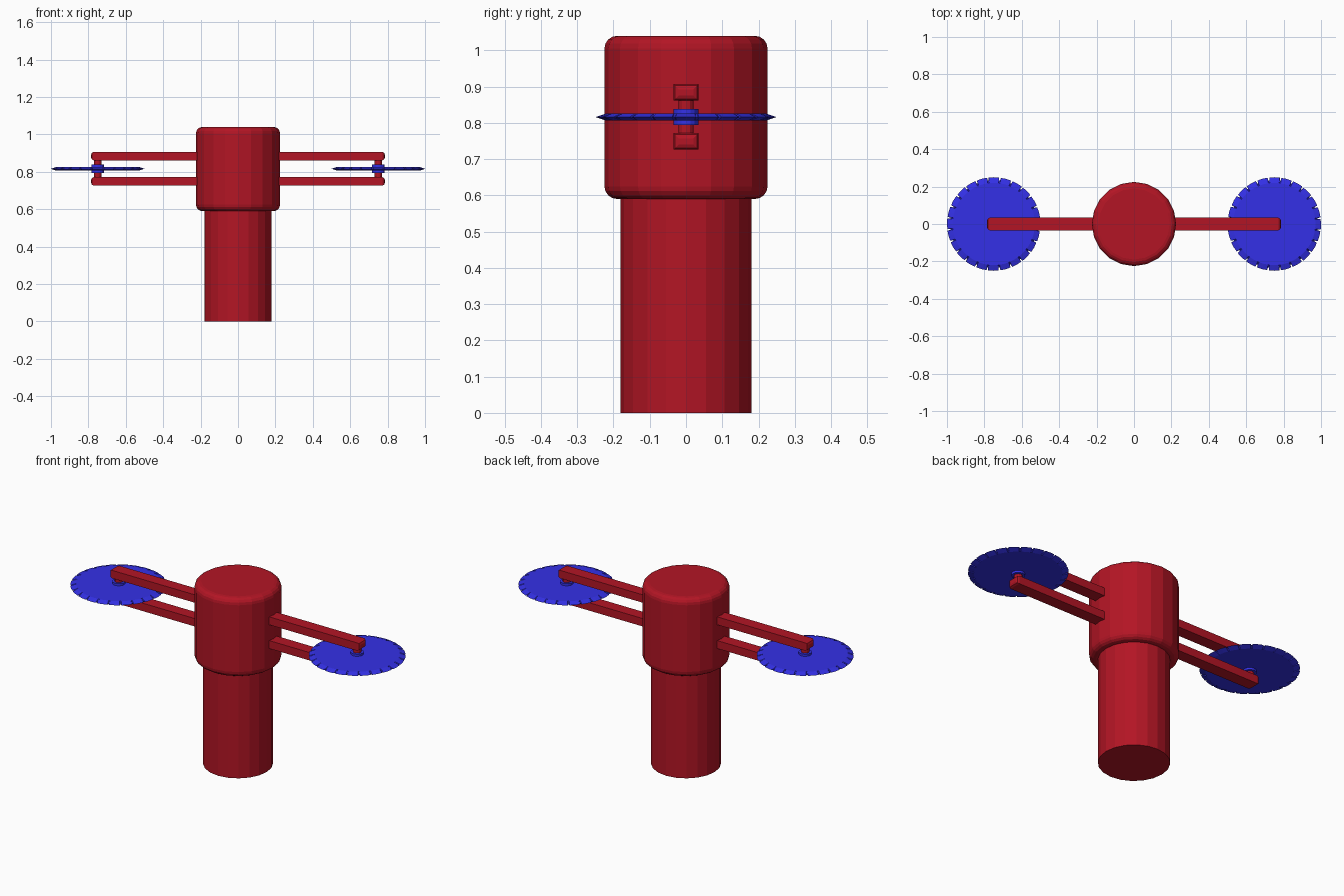
import bpy, bmesh
from math import sin, cos, pi, tau
from mathutils import Matrix

if "Cube" in bpy.data.objects:
    bpy.data.objects.remove(bpy.data.objects["Cube"])


def material(name, colour):
    m = bpy.data.materials.new(name)
    m.diffuse_color = colour
    m.use_nodes = True
    m.node_tree.nodes["Principled BSDF"].inputs["Base Color"].default_value = m.diffuse_color
    return m


RED = material("red_paint", (0.45, 0.0075, 0.018, 1))
BLUE = material("blue_paint", (0.034, 0.03, 0.8, 1))


def finish(bm, name, mat):
    bmesh.ops.recalc_face_normals(bm, faces=bm.faces)
    me = bpy.data.meshes.new(name)
    bm.to_mesh(me)
    bm.free()
    me.materials.append(mat)
    ob = bpy.data.objects.new(name, me)
    bpy.context.collection.objects.link(ob)
    return ob


def lathe(name, profile, mat, sides=20, x=0.0):
    # Closed solid of revolution with flat caps
    bm = bmesh.new()
    rings = [[bm.verts.new((x + r * cos(tau * i / sides), r * sin(tau * i / sides), z))
              for i in range(sides)] for r, z in profile]
    for a, b in zip(rings, rings[1:]):
        for i in range(sides):
            j = (i + 1) % sides
            bm.faces.new((a[i], a[j], b[j], b[i]))
    bm.faces.new(rings[0][::-1])
    bm.faces.new(rings[-1])
    return finish(bm, name, mat)


def arm(name, s, z):
    # Flat bar with a chamfered outer end
    bm = bmesh.new()
    size = Matrix.Diagonal((0.585, 0.068, 0.045, 1))
    bmesh.ops.create_cube(bm, size=1, matrix=Matrix.Translation((s * 0.4925, 0, z)) @ size)
    ends = [e for e in bm.edges if all(abs(v.co.x) > 0.7 for v in e.verts)]
    bmesh.ops.bevel(bm, geom=ends, offset=0.014, segments=2, profile=0.5, affect='EDGES')
    return finish(bm, name, RED)


def blade(name, x, z, teeth=24):
    # Disc with a rim tapering to a notched knife edge
    bm = bmesh.new()
    top, bottom, edge = [], [], []
    for t in range(teeth):
        for f, r in ((0, 0.25), (0.45, 0.25), (0.86, 0.249), (0.89, 0.234), (0.97, 0.234)):
            a = tau * (t + f - 0.45) / teeth
            c, s = cos(a), sin(a)
            edge.append(bm.verts.new((x + r * c, r * s, z)))
            top.append(bm.verts.new((x + 0.22 * c, 0.22 * s, z + 0.01)))
            bottom.append(bm.verts.new((x + 0.22 * c, 0.22 * s, z - 0.01)))
    n = len(edge)
    for i in range(n):
        j = (i + 1) % n
        bm.faces.new((edge[i], edge[j], top[j], top[i]))
        bm.faces.new((bottom[i], bottom[j], edge[j], edge[i]))
    bm.faces.new(top)
    bm.faces.new(bottom[::-1])
    return finish(bm, name, BLUE)


# Handle post and rounded head
lathe("post", [(0.18, 0), (0.18, 0.62)], RED)
B, R, Z0, Z1 = 0.035, 0.225, 0.59, 1.04
arc = [(R - B + B * sin(k * pi / 8), B * cos(k * pi / 8)) for k in range(5)]
head = ([(r, Z0 + B - h) for r, h in arc] + [(r, Z1 - B + h) for r, h in reversed(arc)])
lathe("head", head, RED)

# Paired arms, axle pin, hub and saw blade on each side
ZB = 0.816
for s, side in ((-1, "left"), (1, "right")):
    arm("upper_arm_" + side, s, 0.884)
    arm("lower_arm_" + side, s, 0.749)
    lathe("axle_" + side, [(0.021, 0.755), (0.021, 0.88)], RED, 12, s * 0.75)
    lathe("hub_" + side, [(0.034, 0.794), (0.034, 0.838)], BLUE, 16, s * 0.75)
    blade("saw_blade_" + side, s * 0.75, ZB)
